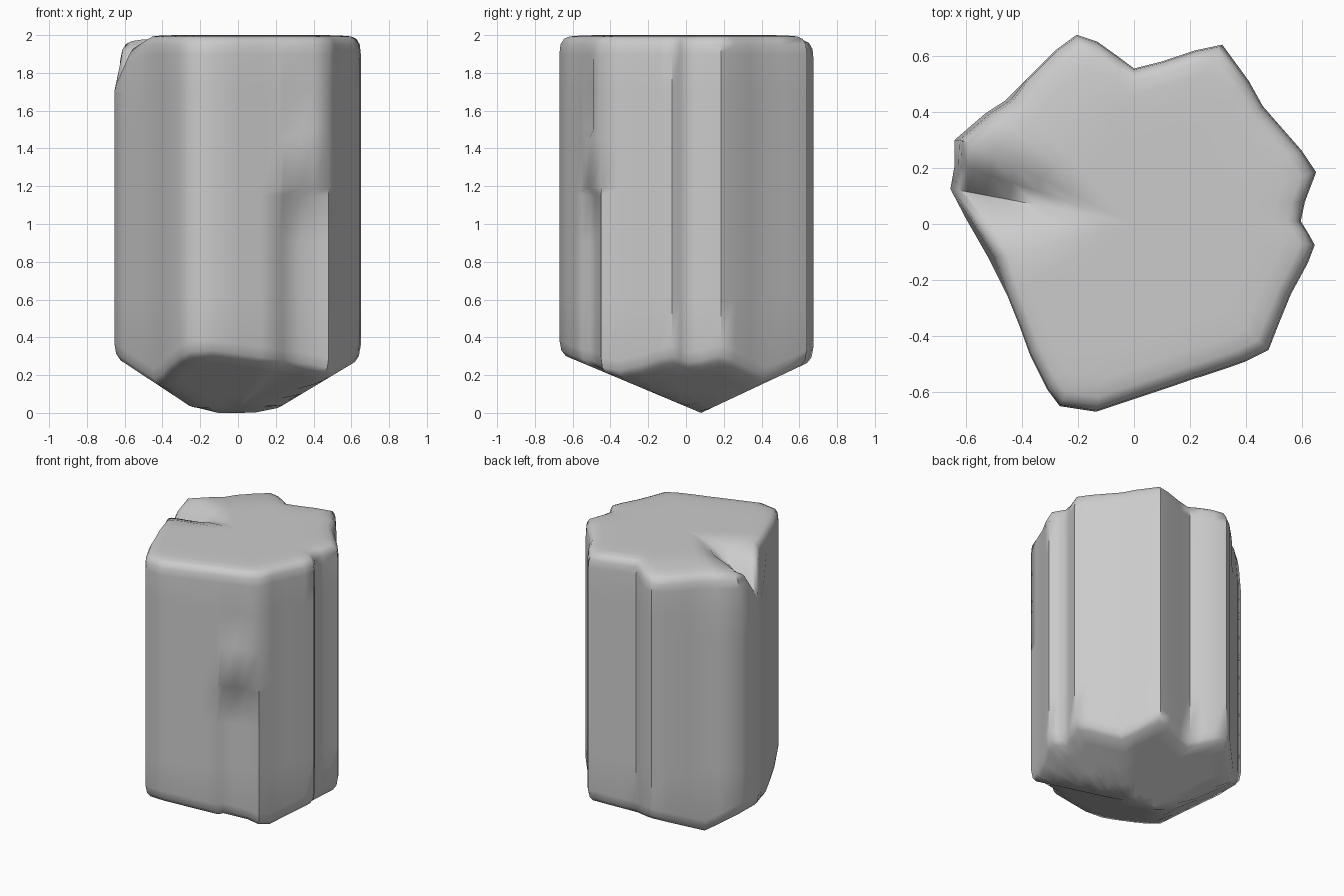
import bpy
import bmesh
import math

cube = bpy.data.objects.get("Cube")
if cube:
    bpy.data.objects.remove(cube, do_unlink=True)

stone = bpy.data.materials.new("grey stone")
stone.use_nodes = True
GREY = (0.6, 0.6, 0.6, 1)
stone.diffuse_color = GREY
stone.node_tree.nodes["Principled BSDF"].inputs["Base Color"].default_value = GREY

# Cross-section of the column, counter-clockwise from the front right edge
OUTLINE = [(-.265, -.65), (-.135, -.67), (0, -.625), (.12, -.585), (.22, -.55), (.24, -.545),
           (.33, -.515), (.40, -.49), (.48, -.45), (.515, -.36), (.56, -.25), (.62, -.14),
           (.645, -.075), (.62, -.03), (.595, .01), (.61, .08), (.65, .185), (.60, .26),
           (.53, .34), (.46, .42), (.41, .51), (.315, .64), (.22, .62), (.10, .58), (0, .555),
           (-.06, .60), (-.13, .65), (-.205, .675), (-.28, .62), (-.38, .52), (-.46, .44),
           (-.53, .395), (-.64, .30), (-.64, .21), (-.655, .125), (-.60, .02), (-.52, -.12),
           (-.45, -.26), (-.41, -.36), (-.37, -.47), (-.31, -.59)]


def underside(x, y):
    """Height of the wedge-shaped foot."""
    return max(0, .42 * (.08 - y), .47 * (y - .08), .66 * (-.2 - x), .6 * (x - .17))


def chipped(x, y, z):
    """Lower the top where a corner has broken away on the right side."""
    across = math.exp(-((y - .1 + .1 * (x + .5)) / .075) ** 2)
    inward = min(1, max(0, (-.2 - x) / .35))
    rim = max(0, min(1, (y - x - .55) / .4)) * (x < 0)
    return z - .2 * across * inward - .03 * rim


def wall_point(i, z):
    """Recess the front crack below its ledge and flare the wall slightly."""
    x, y = OUTLINE[i]
    if 5 <= i <= 7 and z < 1.17:
        y += .035
    elif i == 6 and 1.45 < z < 1.9:
        y += .02
    taper = .03 * max(0, (z - 1.7) / .3) if x < -.45 and y > -.2 else 0
    return x + taper, y


bm = bmesh.new()
count = len(OUTLINE)


def ring(scale, height):
    """Add one loop of the column; height is a function of the position."""
    loop = []
    for i, (x, y) in enumerate(OUTLINE):
        z = height(x * scale, y * scale)
        px, py = wall_point(i, z)
        loop.append(bm.verts.new((px * scale, py * scale, z)))
    return loop


# Foot, wall and flat top, from the bottom up
rings = [ring(s, underside) for s in (.2, .4, .6, .8, .95)]
rings.append(ring(.985, lambda x, y: underside(x, y) + .02))
rings.append(ring(1, lambda x, y: underside(x, y) + .07))
for level in (.6, .9, 1.15, 1.19, 1.45, 1.5, 1.7):
    rings.append(ring(1, lambda x, y, z=level: z))
for s, level in ((1, 1.9), (.992, 1.95), (.965, 1.98), (.92, 1.993),
                 (.83, 1.998), (.7, 2), (.55, 2), (.4, 2), (.2, 2)):
    rings.append(ring(s, lambda x, y, z=level: chipped(x, y, z)))

for low, high in zip(rings, rings[1:]):
    for i in range(count):
        j = (i + 1) % count
        bm.faces.new((low[i], low[j], high[j], high[i]))

# Close both ends
foot_tip = bm.verts.new((0, .08, 0))
top_centre = bm.verts.new((0, 0, 2))
for i in range(count):
    j = (i + 1) % count
    bm.faces.new((foot_tip, rings[0][j], rings[0][i]))
    bm.faces.new((top_centre, rings[-1][i], rings[-1][j]))

bmesh.ops.recalc_face_normals(bm, faces=bm.faces)
mesh = bpy.data.meshes.new("rock_column")
bm.to_mesh(mesh)
bm.free()
mesh.materials.append(stone)
column = bpy.data.objects.new("rock_column", mesh)
bpy.context.collection.objects.link(column)

# Smooth faces with sharp cracks
bpy.ops.object.select_all(action="DESELECT")
column.select_set(True)
bpy.context.view_layer.objects.active = column
bpy.ops.object.shade_smooth_by_angle(angle=math.radians(50))
